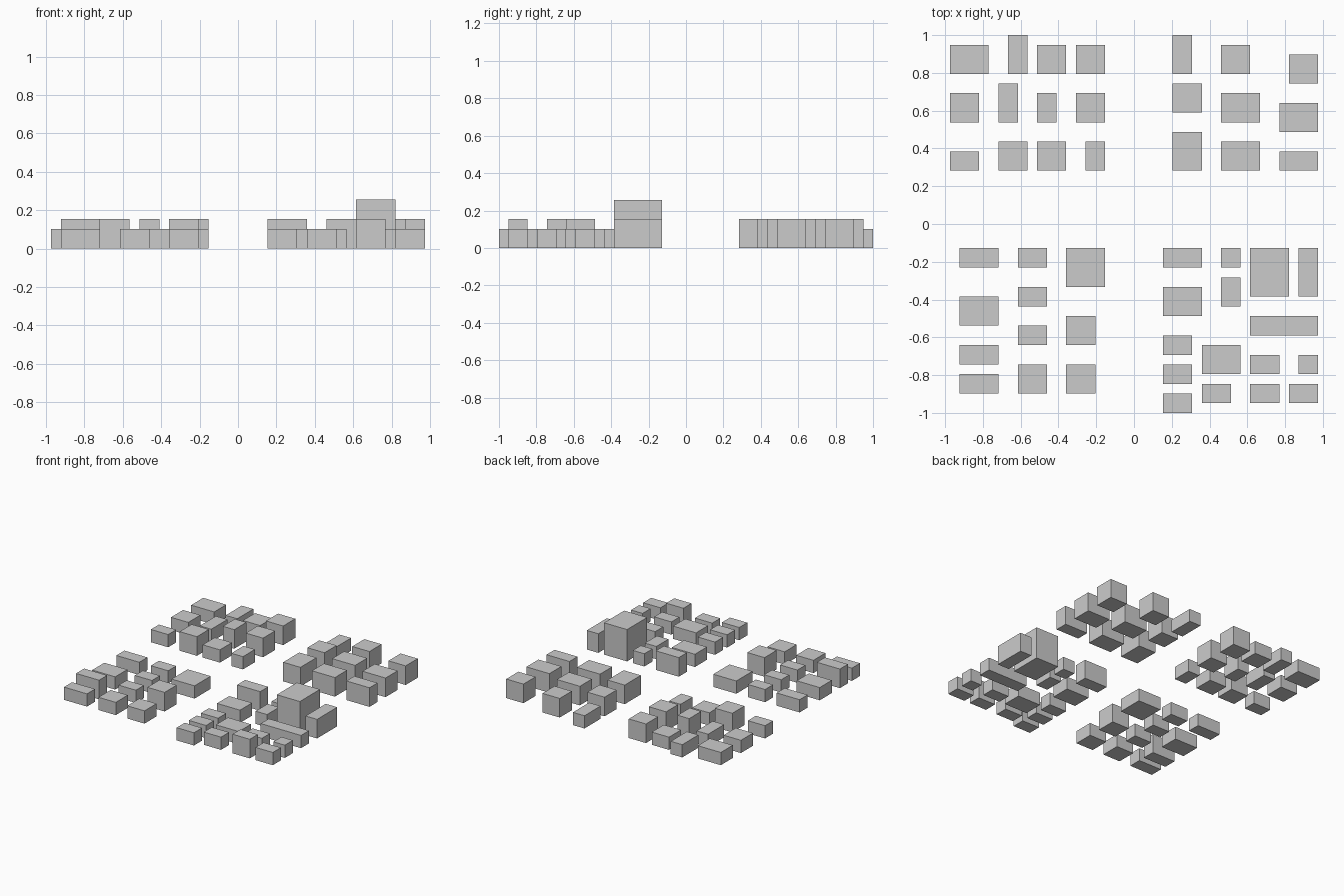
import bpy
import bmesh

if "Cube" in bpy.data.objects:
    bpy.data.objects.remove(bpy.data.objects["Cube"])

U = 2 / 39  # one grid cell of the town plan


def house(name, x, y, w, d, h=2):
    """Box with its left front corner on grid cell (x, y), y counted from the front edge."""
    bm = bmesh.new()
    bmesh.ops.create_cube(bm, size=1)
    for v in bm.verts:
        v.co.x = (x + w / 2 + v.co.x * w) * U
        v.co.y = -1 + (y + d / 2 + v.co.y * d) * U
        v.co.z = (v.co.z + 0.5) * h * U
    mesh = bpy.data.meshes.new(name)
    bm.to_mesh(mesh)
    bm.free()
    bpy.context.collection.objects.link(bpy.data.objects.new(name, mesh))


def row(name, y, lots):
    """Houses sharing a front line: (x, width, depth, height)."""
    for x, *size in lots:
        house(name, x, y, *size)


def column(name, x, lots):
    """Houses sharing a left line: (y, width, depth, height)."""
    for y, *size in lots:
        house(name, x, y, *size)


# back left block, three rows
row("back_left_house", 25, [(-19, 3, 2), (-14, 3, 3, 3), (-10, 3, 3), (-5, 2, 3)])
row("back_left_house", 30, [(-19, 3, 3), (-14, 2, 4), (-10, 2, 3, 3), (-6, 3, 3, 3)])
row("back_left_house", 35, [(-19, 4, 3), (-13, 2, 4), (-10, 3, 3), (-6, 3, 3, 3)])

# back right block, three columns
column("back_right_house", 4, [(25, 3, 4, 3), (31, 3, 3, 3), (35, 2, 4, 2)])
column("back_right_house", 9, [(25, 4, 3, 3), (30, 4, 3, 3), (35, 3, 3, 3)])
column("back_right_house", 15, [(25, 4, 2, 3), (29, 4, 3, 3)])
house("back_right_corner_house", 16, 34, 3, 3, 3)

# front left block, three columns
column("front_left_house", -18, [(2, 4, 2), (5, 4, 2, 3), (9, 4, 3), (15, 4, 2)])
column("front_left_house", -12, [(2, 3, 3), (7, 3, 2), (11, 3, 2), (15, 3, 2)])
column("front_left_house", -7, [(2, 3, 3), (7, 3, 3, 3), (13, 4, 4)])

# front right block
column("front_right_house", 3, [(0, 3, 2), (3, 3, 2), (6, 3, 2), (10, 4, 3), (15, 4, 2, 3)])
column("front_right_house", 7, [(1, 3, 2), (4, 4, 3)])
column("front_right_house", 9, [(11, 2, 3), (15, 2, 2)])
column("front_right_house", 12, [(1, 3, 2, 3), (4, 3, 2)])
house("front_right_house", 16, 1, 3, 2)
house("front_right_house", 17, 4, 2, 2)

# large buildings beside the crossing
house("long_hall", 12, 8, 7, 2)
house("side_hall", 17, 12, 2, 5, 3)
house("tall_hall", 12, 12, 4, 5, 5)
